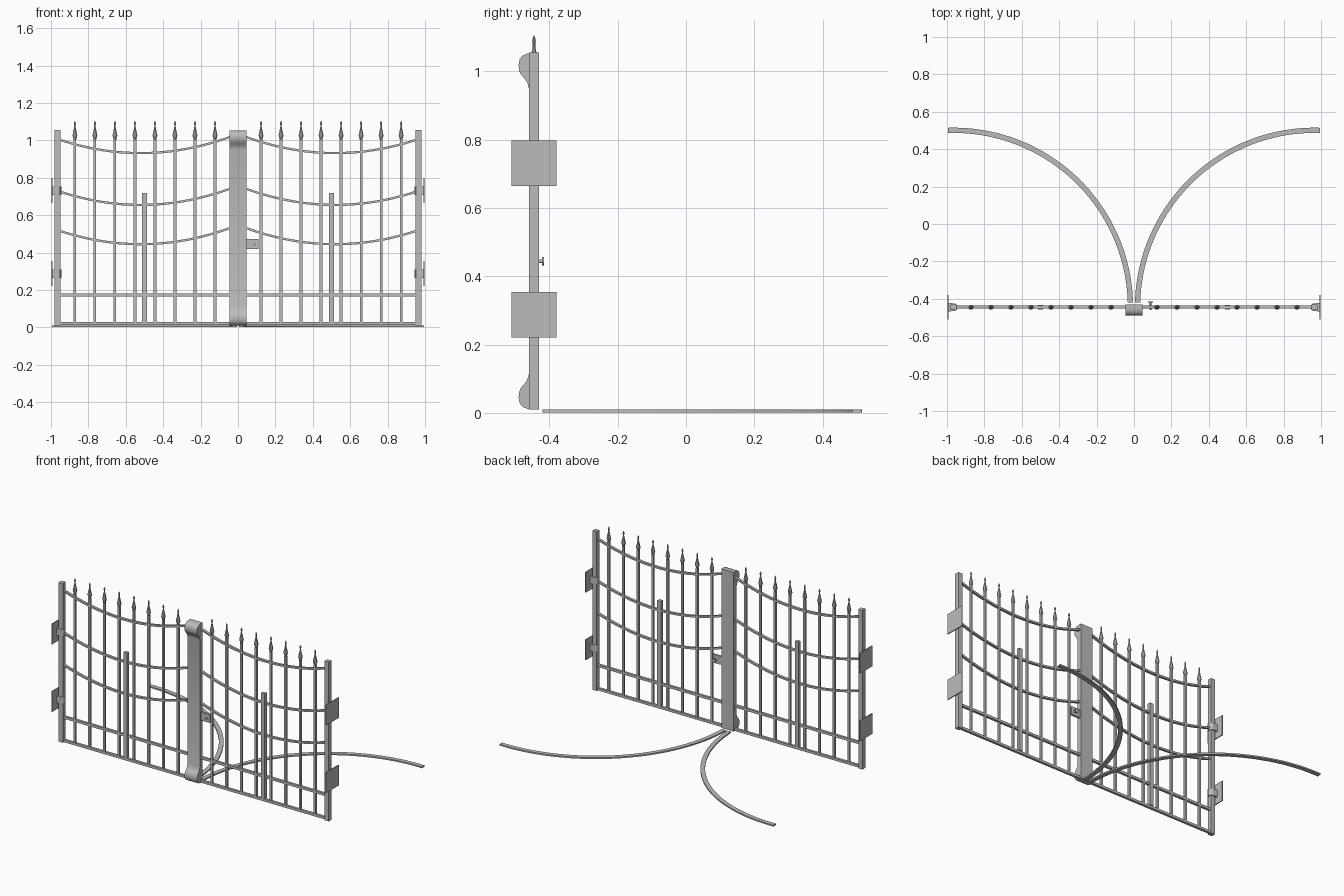
import bpy, bmesh, math
from mathutils import Matrix, Vector

if "Cube" in bpy.data.objects:
    bpy.data.objects.remove(bpy.data.objects["Cube"])

iron = bpy.data.materials.new("grey_iron")
iron.use_nodes = True
GREY = (0.5, 0.5, 0.5, 1)
iron.diffuse_color = GREY
iron.node_tree.nodes["Principled BSDF"].inputs["Base Color"].default_value = GREY

GATE_Y = -0.445
HINGE_X = 0.965
SIDES = (("left", 1), ("right", -1))


def finish(name, bm, smooth=False):
    bmesh.ops.recalc_face_normals(bm, faces=bm.faces)
    mesh = bpy.data.meshes.new(name)
    bm.to_mesh(mesh)
    bm.free()
    mesh.materials.append(iron)
    ob = bpy.data.objects.new(name, mesh)
    bpy.context.collection.objects.link(ob)
    if smooth:
        bpy.ops.object.select_all(action='DESELECT')
        bpy.context.view_layer.objects.active = ob
        ob.select_set(True)
        bpy.ops.object.shade_smooth_by_angle(angle=math.radians(35))
    return ob


def add_box(bm, x, y, z):
    """Box between (min, max) pairs."""
    size = Vector((abs(x[1] - x[0]), y[1] - y[0], z[1] - z[0]))
    mid = Vector((sum(x), sum(y), sum(z))) / 2
    bmesh.ops.create_cube(bm, size=1, matrix=Matrix.Translation(mid) @ Matrix.Diagonal(size.to_4d()))


def add_loft(bm, rings):
    """Skin a list of equal-length rings and cap both ends."""
    rows = [[bm.verts.new(p) for p in ring] for ring in rings]
    n = len(rows[0])
    for a, b in zip(rows, rows[1:]):
        for i in range(n):
            bm.faces.new((a[i], a[(i + 1) % n], b[(i + 1) % n], b[i]))
    bm.faces.new(rows[0])
    bm.faces.new(rows[-1])


def ring(x, y, z, r, n=8):
    return [(x + r * math.cos(math.tau * (i + .5) / n), y + r * math.sin(math.tau * (i + .5) / n), z)
            for i in range(n)]


def y_range(half):
    return (GATE_Y - half, GATE_Y + half)


def sagging_rail(s, low):
    """Rail that dips between the hinge post and the centre post."""
    rings = []
    for i in range(25):
        x = 0.03 + (HINGE_X - 0.03) * i / 24
        z = low + 0.38 * (x - 0.52) ** 2
        rings.append([(s * x, GATE_Y + dy, z + dz)
                      for dy, dz in ((-.008, -.006), (.008, -.006), (.008, .006), (-.008, .006))])
    return rings


FINIAL = [(1.0, .007), (1.01, .009), (1.025, .014), (1.035, .012), (1.073, .004),
          (1.082, .004), (1.088, .006), (1.094, .005), (1.105, .001)]

for side, s in SIDES:
    # Hinge post
    bm = bmesh.new()
    add_box(bm, (s * .95, s * .98), y_range(.015), (.01, 1.055))
    finish(side + "_hinge_post", bm)

    # Rails
    bm = bmesh.new()
    for low in (.932, .655, .445):
        add_loft(bm, sagging_rail(s, low))
    finish(side + "_curved_rails", bm, True)
    bm = bmesh.new()
    for z in (.02, .174):
        add_box(bm, (s * .03, s * HINGE_X), y_range(.008), (z - .008, z + .008))
    finish(side + "_straight_rails", bm)

    # Upright bars and their spear tips
    bars, tips = bmesh.new(), bmesh.new()
    for i in range(8):
        x = s * (.123 + .107 * i)
        add_box(bars, (x - .007, x + .007), y_range(.007), (.015, 1.005))
        add_loft(tips, [ring(x, GATE_Y, z, r) for z, r in FINIAL])
    finish(side + "_bars", bars)
    finish(side + "_spear_tips", tips, True)

    # Short drop bolt post
    bm = bmesh.new()
    add_box(bm, (s * .487, s * .513), y_range(.011), (.03, .72))
    finish(side + "_drop_post", bm)

    # Wall plates and rounded hinge knuckles
    plates, knuckles = bmesh.new(), bmesh.new()
    for z in (.2875, .731):
        add_box(plates, (s * .992, s * .998), y_range(.066), (z - .067, z + .067))
        outline = [(.994, .022)]
        outline += [(HINGE_X + .021 * math.cos(a), .021 * math.sin(a))
                    for a in (math.radians(90 + 15 * k) for k in range(13))]
        outline.append((.994, -.022))
        add_loft(knuckles, [[(s * x, GATE_Y + y, z + h) for x, y in outline] for h in (-.023, .023)])
    finish(side + "_wall_plates", plates)
    finish(side + "_hinge_knuckles", knuckles, True)

    # Curved floor track swept around the hinge
    bm = bmesh.new()
    rings = []
    for i in range(49):
        a = math.radians(178.5 - (178.5 - 88.2) * i / 48)
        rings.append([(s * (HINGE_X + r * math.cos(a)), GATE_Y + r * math.sin(a), z)
                      for r, z in ((.932, .001), (.96, .001), (.96, .01), (.932, .01))])
    finish(side + "_floor_track", [add_loft(bm, rings), bm][1], True)

# Centre post with a scrolled bulge at each end
half = [(-.46, .95), (-.464, .965), (-.472, .978), (-.483, .99), (-.489, 1.003), (-.49, 1.02),
        (-.487, 1.035), (-.479, 1.046), (-.465, 1.052), (-.45, 1.054), (-.43, 1.054)]
profile = half + [(y, 1.064 - z) for y, z in reversed(half)]
bm = bmesh.new()
add_loft(bm, [[(x, y, z) for y, z in profile] for x in (-.045, .045)])
finish("centre_post", bm, True)

# Latch plate, spindle and knob
bm = bmesh.new()
add_box(bm, (.04, .11), (-.45, -.436), (.42, .474))
finish("latch_plate", bm)
bm = bmesh.new()
for r, y0, y1 in ((.005, -.46, -.42), (.013, -.421, -.415)):
    add_loft(bm, [[(x, y, z) for x, z, _ in ring(.088, .444, 0, r, 12)] for y in (y0, y1)])
finish("latch_knob", bm, True)
